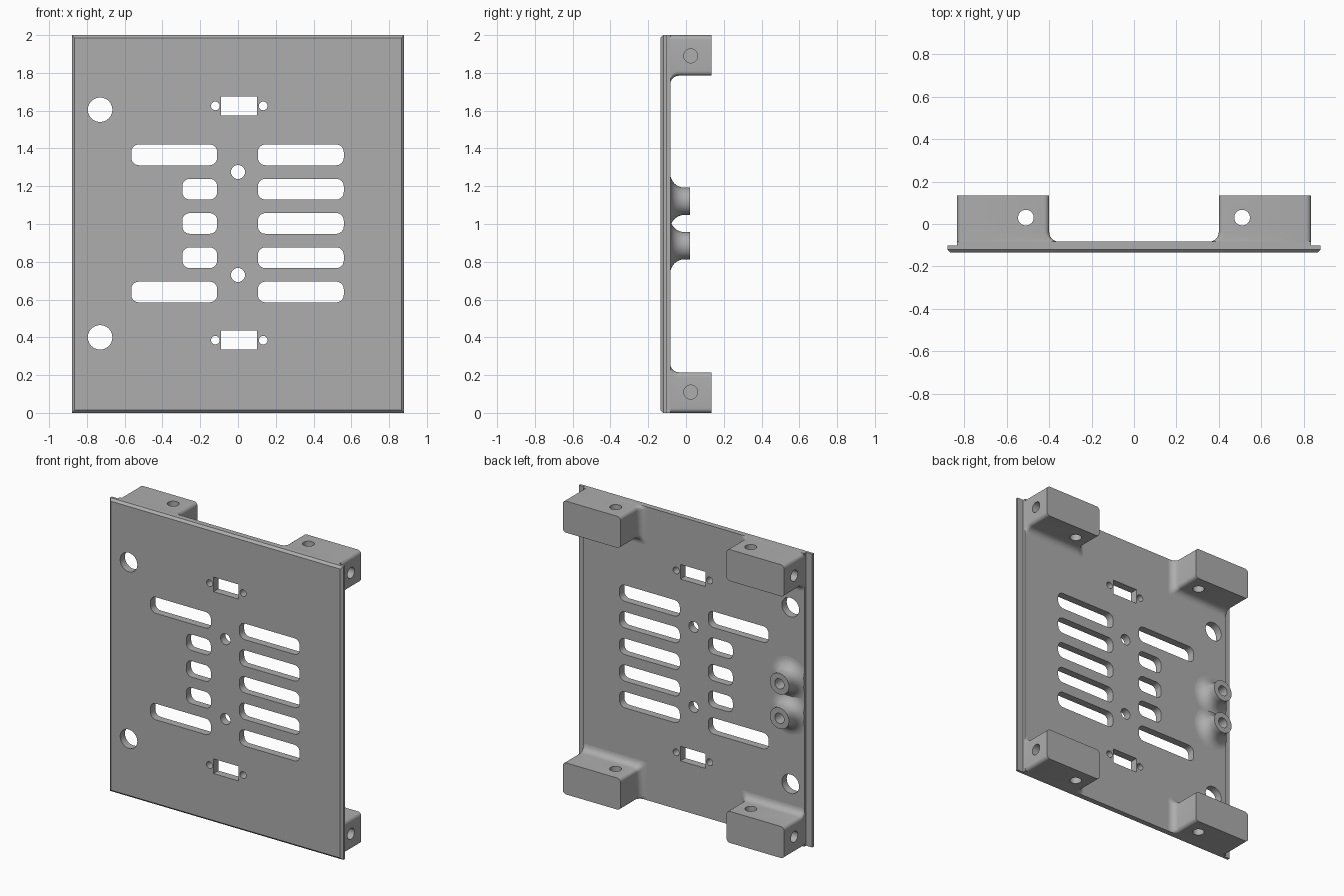
import bpy, bmesh, math
from mathutils import Matrix

cube = bpy.data.objects.get("Cube")
if cube:
    bpy.data.objects.remove(cube, do_unlink=True)

grey = bpy.data.materials.new("satin grey")
grey.use_nodes = True
grey.diffuse_color = (0.42, 0.42, 0.42, 1)
grey.node_tree.nodes["Principled BSDF"].inputs["Base Color"].default_value = (0.42, 0.42, 0.42, 1)

FRONT, LIP, BACK, REAR = -0.135, -0.102, -0.083, 0.135
WIDE, INNER = 0.88, 0.835


def make(name, bm):
    """Turn a bmesh into a named, coloured object."""
    bmesh.ops.remove_doubles(bm, verts=bm.verts, dist=1e-5)
    bmesh.ops.recalc_face_normals(bm, faces=bm.faces)
    mesh = bpy.data.meshes.new(name)
    bm.to_mesh(mesh)
    bm.free()
    mesh.materials.append(grey)
    obj = bpy.data.objects.new(name, mesh)
    bpy.context.collection.objects.link(obj)
    return obj


def outline(x0, x1, z0, z1, r=0, steps=6):
    """Rectangle outline in x and z, with rounded corners if r is set."""
    if r == 0:
        return [(x0, z0), (x1, z0), (x1, z1), (x0, z1)]
    pts = []
    corners = [(x1 - r, z1 - r), (x0 + r, z1 - r), (x0 + r, z0 + r), (x1 - r, z0 + r)]
    for q, (cx, cz) in enumerate(corners):
        for i in range(steps + 1):
            a = (q + i / steps) * math.pi / 2
            pts.append((cx + r * math.cos(a), cz + r * math.sin(a)))
    return pts


def loft(bm, rings):
    """Skin (y, outline) rings and cap both ends."""
    loops = [[bm.verts.new((x, y, z)) for x, z in pts] for y, pts in rings]
    n = len(loops[0])
    for a, b in zip(loops, loops[1:]):
        for i in range(n):
            j = (i + 1) % n
            bm.faces.new((a[i], a[j], b[j], b[i]))
    bm.faces.new(loops[0])
    bm.faces.new(loops[-1])


def cut(obj, cutter):
    """Subtract the cutter and discard it."""
    mod = obj.modifiers.new("holes", "BOOLEAN")
    mod.operation = "DIFFERENCE"
    mod.solver = "EXACT"
    mod.object = cutter
    bpy.context.view_layer.objects.active = obj
    bpy.ops.object.modifier_apply(modifier=mod.name)
    bpy.data.objects.remove(cutter, do_unlink=True)


def smooth(obj):
    bpy.ops.object.select_all(action="DESELECT")
    obj.select_set(True)
    bpy.context.view_layer.objects.active = obj
    bpy.ops.object.shade_smooth_by_angle(angle=math.radians(35))


# Panel: chamfered front edge, thin side lips, thicker middle
bm = bmesh.new()
c = 0.015
loft(bm, [(FRONT, outline(c - WIDE, WIDE - c, c, 2 - c)),
          (FRONT + c, outline(-WIDE, WIDE, 0, 2)),
          (LIP, outline(-WIDE, WIDE, 0, 2)),
          (LIP, outline(-INNER, INNER, 0, 2)),
          (BACK, outline(-INNER, INNER, 0, 2))])
panel = make("panel", bm)

# Panel openings
bm = bmesh.new()


def opening(x0, x1, z0, z1, r=0):
    pts = outline(x0, x1, z0, z1, r)
    loft(bm, [(-0.3, pts), (0.1, pts)])


def round_hole(x, z, r):
    opening(x - r, x + r, z - r, z + r, r)


for row in range(5):
    z = 0.64 + row * 0.1815
    left = -0.565 if row in (0, 4) else -0.295
    opening(left, -0.11, z - 0.055, z + 0.055, 0.04)
    opening(0.105, 0.56, z - 0.055, z + 0.055, 0.04)
for z in (0.385, 1.625):
    opening(-0.09, 0.1, z - 0.05, z + 0.05)
    round_hole(-0.12, z, 0.023)
    round_hole(0.133, z, 0.023)
for z in (0.73, 1.275):
    round_hole(0, z, 0.037)
for z in (0.4, 1.605):
    round_hole(-0.73, z, 0.065)
cut(panel, make("panel_cutter", bm))
smooth(panel)

# Corner block: rounded bar with a fillet flaring into the panel
bm = bmesh.new()
fillet = 0.045
rings = [(BACK - 0.01, outline(0.4 - fillet, INNER, 0, 0.215 + fillet, 0.025))]
for i in range(7):
    a = i / 6 * math.pi / 2
    o = fillet * (1 - math.sin(a))
    rings.append((BACK + fillet * (1 - math.cos(a)),
                  outline(0.4 - o, INNER, 0, 0.215 + o, 0.025)))
rings.append((REAR, outline(0.4, INNER, 0, 0.215, 0.025)))
loft(bm, rings)
block = make("corner_block_template", bm)

# Through hole along z and blind hole from the side
bm = bmesh.new()
for spot, turn, length in (((0.51, 0.03, 0.1), 0, 0.6), ((0.8, 0.025, 0.11), math.pi / 2, 0.36)):
    bmesh.ops.create_cone(bm, cap_ends=True, segments=32, radius1=0.037, radius2=0.037, depth=length,
                          matrix=Matrix.Translation(spot) @ Matrix.Rotation(turn, 4, "Y"))
cut(block, make("block_cutter", bm))

# Mirror the block to all four corners
for side, sx in (("left", 1), ("right", -1)):
    for level, sz in (("lower", 1), ("upper", -1)):
        mesh = block.data.copy()
        shift = Matrix.Translation((0, 0, 0 if sz > 0 else 2))
        mesh.transform(shift @ Matrix.Diagonal((sx, 1, sz, 1)))
        if sx * sz < 0:
            mesh.flip_normals()
        obj = bpy.data.objects.new(f"{level}_{side}_block", mesh)
        bpy.context.collection.objects.link(obj)
        smooth(obj)
bpy.data.objects.remove(block, do_unlink=True)

# Flared screw bosses with blind bores
flare = 0.075
profile = [(0.035, BACK - 0.004), (0.035, 0.022), (0.072, 0.022)]
for i in range(9):
    a = i / 8 * math.pi / 2
    profile.append((0.072 + flare * (1 - math.cos(a)), BACK + flare * (1 - math.sin(a))))
profile.append((0.072 + flare, BACK - 0.004))
for name, z in (("lower_boss", 0.885), ("upper_boss", 1.12)):
    bm = bmesh.new()
    verts = [bm.verts.new((-0.72 + r, y, z)) for r, y in profile]
    edges = [bm.edges.new(pair) for pair in zip(verts, verts[1:])]
    bmesh.ops.spin(bm, geom=verts + edges, cent=(-0.72, 0, z), axis=(0, 1, 0),
                   angle=2 * math.pi, steps=40)
    for v in bm.verts:
        v.co.x = max(v.co.x, -INNER)
    smooth(make(name, bm))
